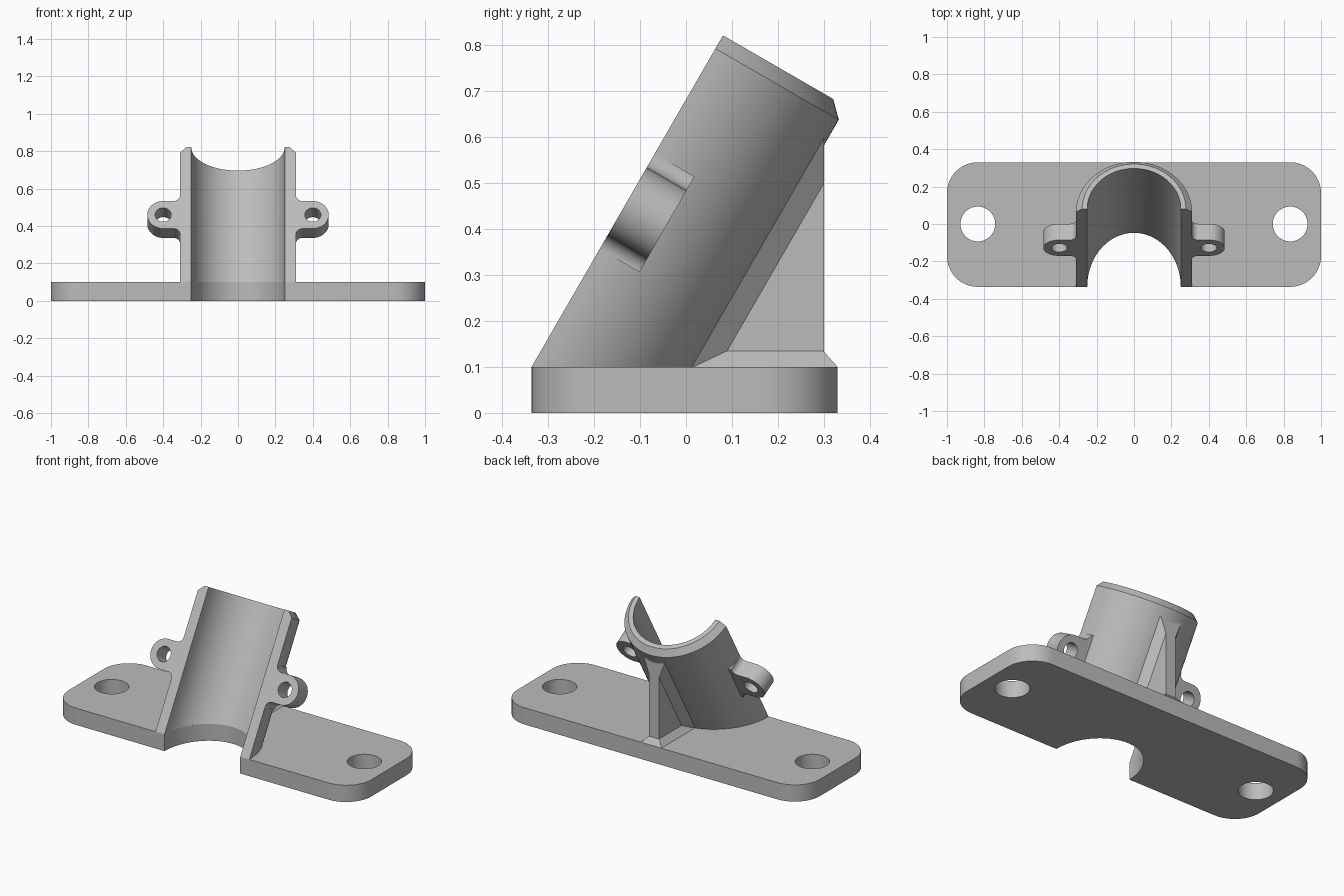
import bpy, bmesh
from math import cos, sin, pi, radians
from mathutils import Matrix, Vector

cube = bpy.data.objects.get("Cube")
if cube:
    bpy.data.objects.remove(cube)

grey = bpy.data.materials.new("plain grey")
grey.use_nodes = True
colour = (0.5, 0.5, 0.5, 1)
grey.diffuse_color = colour
grey.node_tree.nodes["Principled BSDF"].inputs["Base Color"].default_value = colour

TOP = 0.1                 # top of the base plate
FRONT, BACK = -0.336, 0.33
R_OUT, R_IN = 0.31, 0.25  # cradle radii
LENGTH = 0.833            # cradle length along its axis
BEVEL = 0.033
TILT = radians(30)
# Cradle frame: z along the tilted axis, y into the wall
frame = Matrix.Translation((0, FRONT, TOP)) @ Matrix.Rotation(-TILT, 4, 'X')


def finish(name, bm, matrix=Matrix(), clips=()):
    """Place the mesh, trim it by planes and make the object."""
    bm.transform(matrix)
    for point, normal in clips:
        cut = bmesh.ops.bisect_plane(bm, geom=bm.verts[:] + bm.edges[:] + bm.faces[:],
                                     plane_co=point, plane_no=normal, clear_outer=True)
        edges = [e for e in cut["geom_cut"] if isinstance(e, bmesh.types.BMEdge)]
        bmesh.ops.contextual_create(bm, geom=edges)
    bmesh.ops.remove_doubles(bm, verts=bm.verts, dist=1e-5)
    bmesh.ops.recalc_face_normals(bm, faces=bm.faces)
    mesh = bpy.data.meshes.new(name)
    bm.to_mesh(mesh)
    bm.free()
    mesh.materials.append(grey)
    obj = bpy.data.objects.new(name, mesh)
    bpy.context.collection.objects.link(obj)
    bpy.ops.object.select_all(action='DESELECT')
    obj.select_set(True)
    bpy.context.view_layer.objects.active = obj
    bpy.ops.object.shade_smooth_by_angle(angle=radians(25))


def arc(cx, cy, rx, ry, start, end, steps=16):
    angles = [radians(start + (end - start) * i / steps) for i in range(steps + 1)]
    return [(cx + rx * cos(a), cy + ry * sin(a)) for a in angles]


def plate(name, outlines, low, high, matrix=Matrix()):
    """Extrude a flat outline, with any holes, from low to high."""
    curve = bpy.data.curves.new(name, 'CURVE')
    curve.dimensions, curve.fill_mode = '2D', 'BOTH'
    curve.extrude = (high - low) / 2
    for points in outlines:
        spline = curve.splines.new('POLY')
        spline.points.add(len(points) - 1)
        for p, (x, y) in zip(spline.points, points):
            p.co = (x, y, 0, 1)
        spline.use_cyclic_u = True
    helper = bpy.data.objects.new(name + "_outline", curve)
    mesh = helper.to_mesh()
    bm = bmesh.new()
    bm.from_mesh(mesh)
    helper.to_mesh_clear()
    bpy.data.objects.remove(helper)
    finish(name, bm, matrix @ Matrix.Translation((0, 0, (low + high) / 2)))


def hole(x, y, r):
    return arc(x, y, r, r, 0, 352.5, 47)


# Base plate with rounded corners, two bolt holes and the bore notch
C = 0.165
outline = arc(1 - C, FRONT + C, C, C, -90, 0) + arc(1 - C, BACK - C, C, C, 0, 90)
outline += arc(C - 1, BACK - C, C, C, 90, 180) + arc(C - 1, FRONT + C, C, C, 180, 270)
outline += arc(0, FRONT, R_IN, R_IN / cos(TILT), 180, 0, 48)
plate("base_plate", [outline, hole(0.835, 0, 0.093), hole(-0.835, 0, 0.093)], 0, TOP)

# Tilted half-round cradle with a bevelled upper rim
profile = [(R_IN, -0.1), (R_OUT, -0.1), (R_OUT, LENGTH - BEVEL),
           (R_OUT - BEVEL, LENGTH), (R_IN, LENGTH)]
bm = bmesh.new()
face = bm.faces.new([bm.verts.new((r, 0, s)) for r, s in profile])
ring = bmesh.ops.spin(bm, geom=[face] + face.edges[:] + face.verts[:], cent=(0, 0, 0),
                      axis=(0, 0, 1), angle=pi, steps=64)
if not face.is_valid or not any(len(f.verts) == 5 and all(v.co.x > 0 for v in f.verts)
                                for f in bm.faces):
    bmesh.ops.holes_fill(bm, edges=bm.edges, sides=5)
base_cut = (Vector((0, 0, TOP)), Vector((0, 0, -1)))
bm.normal_update()
bmesh.ops.recalc_face_normals(bm, faces=bm.faces)
bm.transform(frame)
geom = bm.verts[:] + bm.edges[:] + bm.faces[:]
bmesh.ops.bisect_plane(bm, geom=geom, plane_co=base_cut[0], plane_no=base_cut[1],
                       clear_outer=True)
finish("cradle", bm)

# Rear rib, flared where it joins the cradle and trimmed upright at the back
half = [(0.07, 0.29), (0.07, 0.302), (BEVEL, 0.351), (BEVEL, 0.8)]
section = half + [(-x, y) for x, y in reversed(half)]
bm = bmesh.new()
face = bm.faces.new([bm.verts.new((x, y, -0.1)) for x, y in section])
grown = bmesh.ops.extrude_face_region(bm, geom=[face], use_keep_orig=True)
bmesh.ops.translate(bm, vec=(0, 0, 1),
                    verts=[v for v in grown["geom"] if isinstance(v, bmesh.types.BMVert)])
finish("rear_rib", bm, frame, [base_cut, (Vector((0, 0.3, 0)), Vector((0, 1, 0)))])

# Sloped foot around the rib
bm = bmesh.new()
bmesh.ops.create_cube(bm, size=1)
for v in bm.verts:
    inset = 0.035 if v.co.z > 0 else 0
    v.co = ((0.068 - inset) * (1 if v.co.x > 0 else -1),
            BACK - inset * 0.9 if v.co.y > 0 else 0, TOP + inset)
finish("rib_foot", bm)

# Clamp ears with rounded ends, screw holes and fillets into the cradle
EAR, EAR_X, EAR_S, FILLET = 0.085, 0.4, 0.416, 0.035
ear_frame = Matrix.Translation((0, FRONT, TOP)) @ Matrix.Rotation(pi / 2 - TILT, 4, 'X')
for side, name in ((1, "left_ear"), (-1, "right_ear")):
    reach = EAR + FILLET
    fx = R_OUT + FILLET
    shape = [(0.27, EAR_S - reach)]
    shape += arc(fx, EAR_S - reach, FILLET, FILLET, 180, 90, 10)
    shape += arc(EAR_X, EAR_S, EAR, EAR, -90, 90, 32)
    shape += arc(fx, EAR_S + reach, FILLET, FILLET, 270, 180, 10)
    shape.append((0.27, EAR_S + reach))
    loops = [[(side * x, y) for x, y in loop] for loop in (shape, hole(EAR_X, EAR_S, 0.043))]
    plate(name, loops, -0.1, 0, ear_frame)
